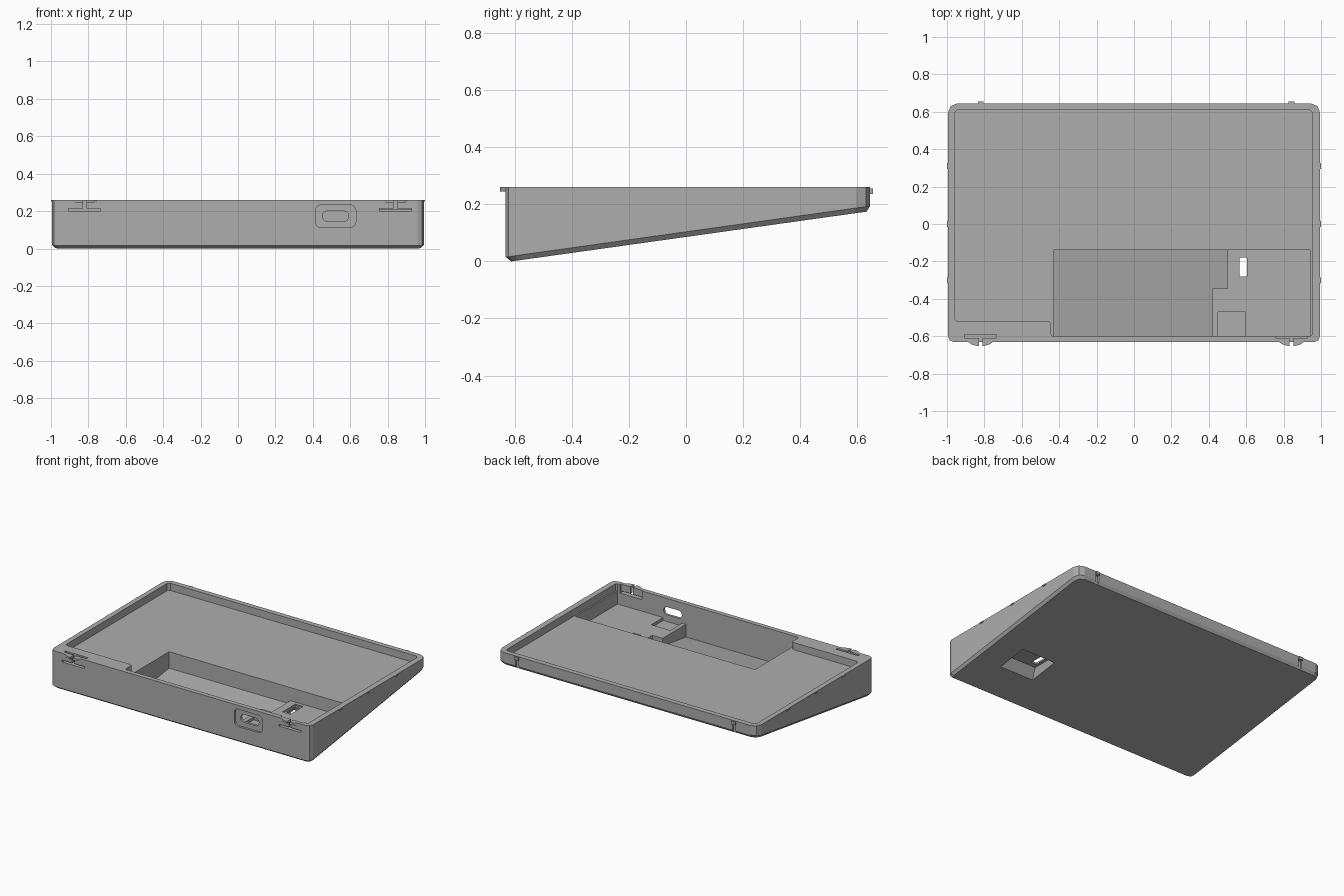
import bpy, bmesh, math

cube = bpy.data.objects.get("Cube")
if cube:
    bpy.data.objects.remove(cube, do_unlink=True)

mat = bpy.data.materials.new("mid_grey")
mat.use_nodes = True
GREY = (0.42, 0.42, 0.42, 1)
mat.diffuse_color = GREY
mat.node_tree.nodes["Principled BSDF"].inputs["Base Color"].default_value = GREY

TOP = 0.26
SHELF = 0.21
PLATFORM = 0.12
FRONT, BACK, SIDE = -0.632, 0.645, 0.995


def under(y, lift=0.0):
    """Height of the sloping underside, plus a lift."""
    return 0.14 * (y + 0.612) + lift


def loft(name, rings):
    """Closed solid through rings of equal point count, lowest first."""
    bm = bmesh.new()
    loops = [[bm.verts.new(p) for p in ring] for ring in rings]
    n = len(loops[0])
    for low, high in zip(loops, loops[1:]):
        for i in range(n):
            j = (i + 1) % n
            bm.faces.new((low[i], low[j], high[j], high[i]))
    bm.faces.new(loops[0][::-1])
    bm.faces.new(loops[-1])
    bmesh.ops.recalc_face_normals(bm, faces=bm.faces)
    mesh = bpy.data.meshes.new(name)
    bm.to_mesh(mesh)
    bm.free()
    mesh.materials.append(mat)
    ob = bpy.data.objects.new(name, mesh)
    bpy.context.collection.objects.link(ob)
    return ob


def prism(name, outline, low, high):
    """Upright prism; low may be a function of y for a sloping floor."""
    floor = low if callable(low) else (lambda y: low)
    return loft(name, [[(x, y, floor(y)) for x, y in outline],
                       [(x, y, high) for x, y in outline]])


def rect(x0, x1, y0, y1):
    return [(x0, y0), (x1, y0), (x1, y1), (x0, y1)]


def box(name, x0, x1, y0, y1, z0, z1):
    return prism(name, rect(x0, x1, y0, y1), z0, z1)


def rounded(x0, x1, y0, y1, r0, r1, steps):
    """Rectangle with corner radius r0 on the low side and r1 on the high side."""
    pts = []
    for k, (sx, sy) in enumerate([(1, 1), (-1, 1), (-1, -1), (1, -1)]):
        r = r1 if sy > 0 else r0
        cx = x1 - r if sx > 0 else x0 + r
        cy = y1 - r if sy > 0 else y0 + r
        for s in range(steps + 1):
            a = math.pi / 2 * (k + s / steps)
            pts.append((cx + r * math.cos(a), cy + r * math.sin(a)))
    return pts


# Wedge body with a bevelled lower edge
outer = rounded(-SIDE, SIDE, FRONT, BACK, 0.034, 0.05, 2)
inner = rounded(-SIDE + 0.015, SIDE - 0.015, FRONT + 0.02, BACK - 0.012, 0.03, 0.045, 2)
body = loft("case_body", [
    [(x, y, under(y)) for x, y in inner],
    [(x, y, under(y, 0.018)) for x, y in outer],
    [(x, y, TOP) for x, y in outer]])


def cut(cutter):
    cutter.hide_render = True
    mod = body.modifiers.new(cutter.name, "BOOLEAN")
    mod.operation = "DIFFERENCE"
    mod.solver = "EXACT"
    mod.object = cutter
    bpy.context.view_layer.objects.active = body
    bpy.ops.object.modifier_apply(modifier=mod.name)
    bpy.data.objects.remove(cutter, do_unlink=True)


# Shallow tray with a wide ledge at the front
cut(prism("tray_cutter", [
    (0.955, 0.595), (0.94, 0.61), (-0.945, 0.61), (-0.96, 0.595),
    (-0.96, -0.505), (-0.945, -0.52), (-0.455, -0.52), (-0.445, -0.53),
    (-0.445, -0.59), (-0.435, -0.6), (0.945, -0.6), (0.955, -0.59)], SHELF, 0.4))

# Deep compartment, leaving a raised platform on one side
cut(box("compartment_cutter", -0.43, 0.945, -0.6, -0.14, PLATFORM, SHELF + 0.03))
cut(prism("deep_floor_cutter", [
    (-0.43, -0.6), (0.42, -0.6), (0.42, -0.345), (0.5, -0.345),
    (0.5, -0.14), (-0.43, -0.14)], lambda y: under(y, 0.03), SHELF + 0.02))
cut(box("socket_bed_cutter", 0.45, 0.595, -0.6, -0.47, PLATFORM - 0.02, SHELF))

# Tapered finger hollow underneath, with a slot through the platform
hollow = [(0.53, -0.36), (0.79, -0.36), (0.79, -0.145), (0.53, -0.145)]
ceiling = rect(0.545, 0.775, -0.315, -0.155)
cut(loft("hollow_cutter", [
    [(x, y, under(y, -0.03)) for x, y in hollow],
    [(x, y, under(y)) for x, y in hollow],
    [(x, y, 0.1) for x, y in ceiling]]))
cut(box("slot_bed_cutter", 0.555, 0.615, -0.305, -0.165, PLATFORM - 0.008, 0.15))
cut(box("slot_cutter", 0.565, 0.605, -0.28, -0.18, 0.08, 0.15))

# Rounded socket opening in the front wall
for label, hw, hh, r, y1 in [("socket_rim", 0.108, 0.06, 0.03, FRONT + 0.015),
                             ("socket_hole", 0.07, 0.027, 0.026, -0.56)]:
    shape = rounded(0.522 - hw, 0.522 + hw, 0.173 - hh, 0.173 + hh, r, r, 4)
    cut(loft(label + "_cutter", [[(x, y, z) for x, z in shape] for y in (-0.7, y1)]))

# Sprung clips on the front wall and catches on the back wall
for side, cx in (("right", -0.82), ("left", 0.842)):
    cut(box("clip_slit_cutter", cx - 0.085, cx + 0.085, -0.7, -0.592, 0.2, 0.213))
    cut(box("clip_relief_cutter", cx - 0.085, cx + 0.085, -0.61, -0.592, 0.205, 0.3))
    cut(box("clip_gap_cutter", cx - 0.01, cx + 0.01, -0.7, -0.592, 0.205, 0.3))
    for s in (-1, 1):
        tab = [(0.01, -0.615), (0.065, -0.615), (0.065, -0.632),
               (0.045, -0.645), (0.022, -0.651), (0.01, -0.652)]
        prism(f"{side}_clip_tab_{'outer' if s * cx > 0 else 'inner'}",
              [(cx + s * x, y) for x, y in tab], 0.245, TOP)
    cut(box("catch_groove_cutter", cx - 0.012, cx + 0.012, BACK - 0.012, 0.7, 0.1, 0.236))
    box(f"{side}_back_catch", cx - 0.015, cx + 0.015, BACK - 0.02, BACK + 0.011, 0.236, 0.256)

# Small side nubs under the rim
for side, s in (("left", 1), ("right", -1)):
    for place, y in (("front", -0.3), ("middle", 0.0), ("back", 0.31)):
        x0, x1 = sorted((s * 0.985, s * 1.0))
        box(f"{side}_{place}_nub", x0, x1, y - 0.015, y + 0.015, 0.25, 0.258)
